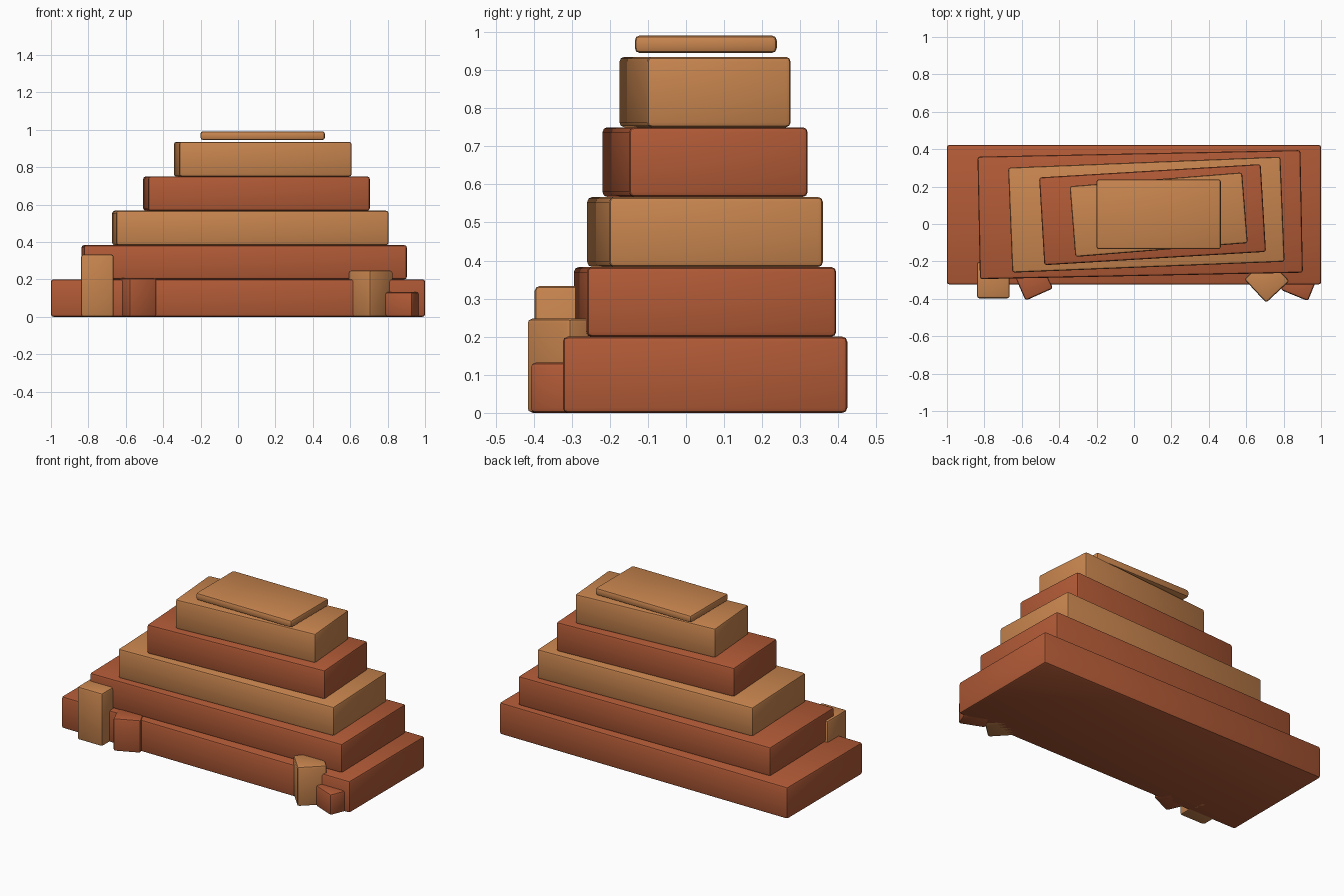
import bpy

default_cube = bpy.data.objects.get("Cube")
if default_cube:
    bpy.data.objects.remove(default_cube, do_unlink=True)


def make_material(name, color):
    mat = bpy.data.materials.new(name)
    mat.use_nodes = True
    mat.diffuse_color = color
    mat.node_tree.nodes["Principled BSDF"].inputs["Base Color"].default_value = color
    return mat


brick = make_material("brick red", (0.44, 0.102, 0.037, 1))
sand = make_material("sandstone tan", (0.58, 0.235, 0.077, 1))


def block(name, mat, center, size, z_range, angle=0.0, bevel=0.013):
    """Rounded box turned about z, spanning z_range in height."""
    low, high = z_range
    bpy.ops.mesh.primitive_cube_add(
        size=1, location=(center[0], center[1], (low + high) / 2))
    obj = bpy.context.object
    obj.name = name
    obj.scale = (size[0], size[1], high - low)
    bpy.ops.object.transform_apply(location=False, rotation=False, scale=True)
    obj.rotation_euler.z = angle
    obj.data.materials.append(mat)
    mod = obj.modifiers.new("rounded edges", 'BEVEL')
    mod.width = bevel
    mod.segments = 2
    bpy.ops.object.modifier_apply(modifier=mod.name)
    bpy.ops.object.shade_smooth_by_angle()
    return obj


# Stepped tiers, each smaller, shifted and twisted a little further
tier_sizes = [(2.0, 0.747), (1.727, 0.655), (1.457, 0.562), (1.187, 0.47), (0.925, 0.379)]
tier_tops = [0.2, 0.383, 0.567, 0.75, 0.935]
tier_mats = [brick, brick, sand, brick, sand]
bottom = 0.0
for i, (size, top, mat) in enumerate(zip(tier_sizes, tier_tops, tier_mats)):
    block(f"tier_{i + 1}", mat, (0.033 * i, 0.05), size, (bottom, top), 0.02 * i)
    bottom = top

# Thin capstone above the last tier
block("capstone", sand, (0.132, 0.052), (0.665, 0.373), (0.945, 0.991))

# Loose stones leaning along the front
block("tall_stone", sand, (-0.752, -0.3), (0.175, 0.195), (0, 0.333))
block("left_brick_stone", brick, (-0.535, -0.313), (0.16, 0.14), (0, 0.207), 0.42)
block("turned_stone", sand, (0.71, -0.3), (0.17, 0.172), (0, 0.248), 0.75)
block("small_brick_stone", brick, (0.878, -0.331), (0.157, 0.11), (0, 0.132), -0.39)
